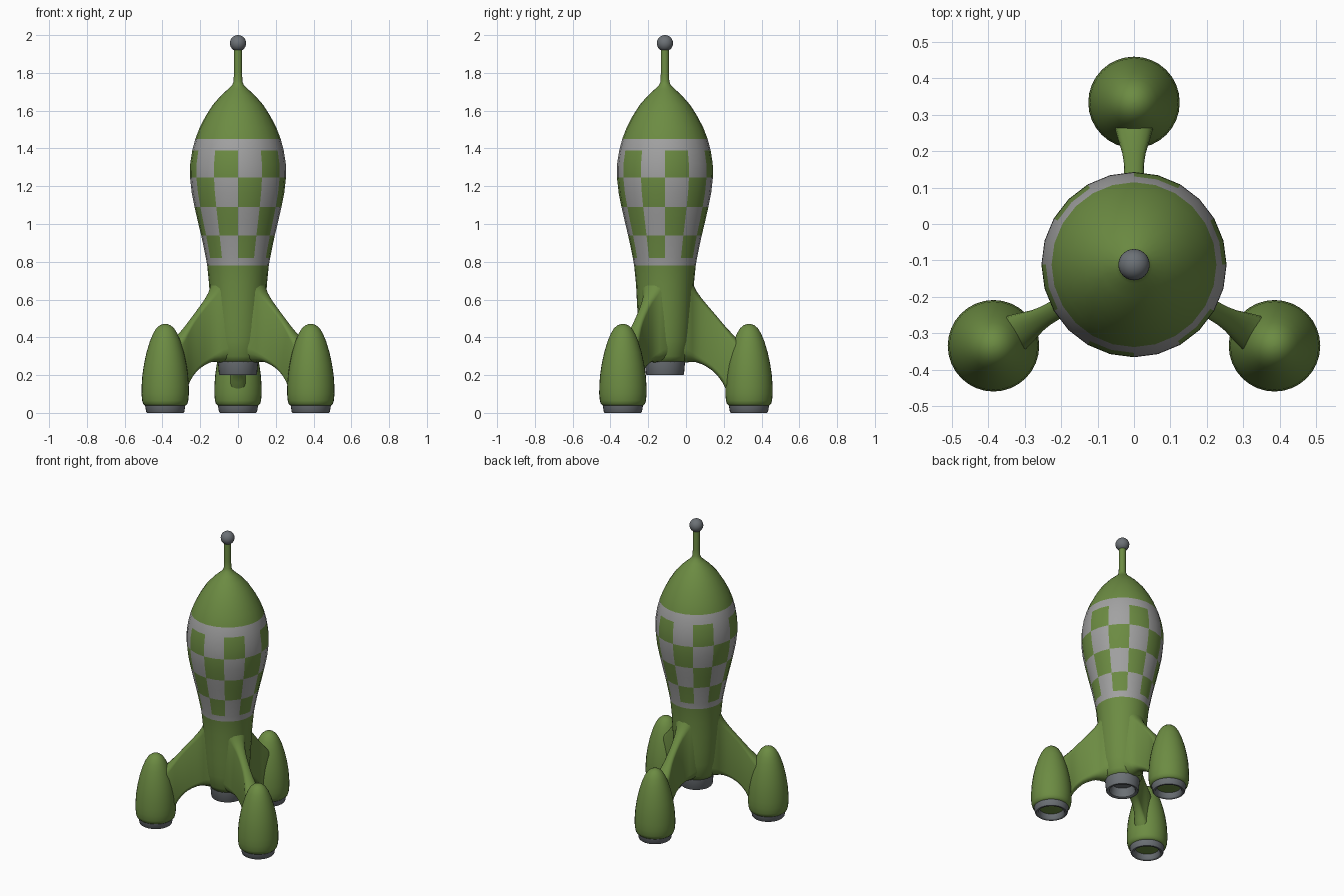
import bpy, bmesh, math
from mathutils import Vector

if "Cube" in bpy.data.objects:
    bpy.data.objects.remove(bpy.data.objects["Cube"])

AXIS_Y = -0.1115      # rocket axis
POD_R = 0.445         # pod distance from the axis
LEGS = [90, 210, 330]


def material(name, rgb):
    m = bpy.data.materials.new(name)
    m.diffuse_color = (*rgb, 1)
    m.use_nodes = True
    m.node_tree.nodes["Principled BSDF"].inputs["Base Color"].default_value = m.diffuse_color
    return m


GREEN = material("green paint", (0.15, 0.26, 0.055))
GREY = material("light grey paint", (0.36, 0.36, 0.36))
METAL = material("dark grey metal", (0.15, 0.165, 0.18))


def finish(name, bm, mats, loc, angle=40):
    bmesh.ops.recalc_face_normals(bm, faces=bm.faces)
    me = bpy.data.meshes.new(name)
    bm.to_mesh(me)
    bm.free()
    for m in mats:
        me.materials.append(m)
    ob = bpy.data.objects.new(name, me)
    bpy.context.collection.objects.link(ob)
    ob.location = loc
    bpy.ops.object.select_all(action='DESELECT')
    ob.select_set(True)
    bpy.context.view_layer.objects.active = ob
    bpy.ops.object.shade_smooth_by_angle(angle=math.radians(angle))
    return ob


def bridge(bm, rings):
    n = len(rings[0])
    for a, b in zip(rings, rings[1:]):
        for i in range(n):
            j = (i + 1) % n
            bm.faces.new((a[i], a[j], b[j], b[i]))


def lathe(name, profile, loc, mats, seg=32, rule=None, angle=40):
    """Spin (radius, z) points round z; both ends are capped."""
    bm = bmesh.new()
    rings = []
    for r, z in profile:
        rings.append([bm.verts.new((r * math.cos(math.tau * i / seg),
                                    r * math.sin(math.tau * i / seg), z)) for i in range(seg)])
    bridge(bm, rings)
    bm.faces.new(rings[0])
    bm.faces.new(rings[-1])
    if rule:
        for f in bm.faces:
            f.material_index = rule(f.calc_center_median())
    return finish(name, bm, mats, loc, angle)


# Hull with checkered band
ROWS = [0.82, 0.94, 1.09, 1.245, 1.39]


def checker(c):
    if not 0.78 < c.z < 1.45:
        return 0
    if not ROWS[0] < c.z < ROWS[-1]:
        return 1
    row = sum(c.z > z for z in ROWS)
    col = math.floor(math.degrees(math.atan2(c.y, c.x)) / 30)
    return (row + col) % 2


hull = [(0.085, 0.265), (0.106, 0.27), (0.122, 0.30), (0.135, 0.38), (0.142, 0.48), (0.148, 0.58),
        (0.153, 0.68), (0.163, 0.78), (0.170, 0.82), (0.182, 0.88), (0.195, 0.94),
        (0.213, 1.015), (0.230, 1.09), (0.245, 1.165), (0.254, 1.245), (0.253, 1.32),
        (0.242, 1.39), (0.226, 1.45), (0.203, 1.51), (0.172, 1.57), (0.134, 1.63),
        (0.090, 1.68), (0.052, 1.715), (0.031, 1.735), (0.023, 1.755), (0.022, 1.80), (0.022, 1.93)]
axis = (0, AXIS_Y, 0)
lathe("hull", hull, axis, [GREEN, GREY], 24, checker, 60)

# Antenna ball
bm = bmesh.new()
bmesh.ops.create_uvsphere(bm, u_segments=24, v_segments=16, radius=0.043)
finish("antenna_ball", bm, [METAL], (0, AXIS_Y, 1.957))

# Main engine nozzle, hollow below
lathe("main_nozzle", [(0.07, 0.262), (0.08, 0.205), (0.086, 0.2), (0.097, 0.2), (0.101, 0.206),
                      (0.107, 0.275), (0.08, 0.28)], axis, [METAL])

POD = [(0.09, 0.036), (0.106, 0.038), (0.117, 0.048), (0.122, 0.065), (0.1255, 0.10), (0.125, 0.14),
       (0.121, 0.20), (0.112, 0.26), (0.099, 0.32), (0.081, 0.38), (0.064, 0.42),
       (0.047, 0.448), (0.028, 0.464), (0.012, 0.470), (0.001, 0.471)]
POD_NOZZLE = [(0.07, 0.055), (0.08, 0.005), (0.086, 0), (0.096, 0), (0.101, 0.006), (0.107, 0.042), (0.08, 0.05)]

# Fin sections: radius, top z, bottom z, half width
FIN = [(0.08, 0.80, 0.265, 0.085), (0.125, 0.735, 0.268, 0.068), (0.145, 0.69, 0.27, 0.052),
       (0.165, 0.648, 0.268, 0.04), (0.19, 0.612, 0.26, 0.032), (0.22, 0.575, 0.245, 0.028),
       (0.25, 0.54, 0.225, 0.027), (0.28, 0.505, 0.195, 0.028), (0.305, 0.475, 0.16, 0.032),
       (0.325, 0.452, 0.12, 0.038), (0.35, 0.425, 0.09, 0.046), (0.38, 0.395, 0.08, 0.054),
       (0.43, 0.36, 0.08, 0.055)]


def fin(name, ang):
    out = Vector((math.cos(ang), math.sin(ang), 0))
    side = Vector((-out.y, out.x, 0))
    bm = bmesh.new()
    rings = []
    for r, top, bot, w in FIN:
        ring = []
        for hz, sgn in ((top - w, 1), (bot + w, -1)):      # rounded top and bottom edges
            for k in range(9):
                t = math.pi * k / 8
                ring.append(bm.verts.new(out * r + side * (w * math.cos(t) * sgn)
                                         + Vector((0, 0, hz + w * math.sin(t) * sgn))))
        rings.append(ring)
    bridge(bm, rings)
    bm.faces.new(rings[0])
    bm.faces.new(rings[-1])
    finish(name, bm, [GREEN], axis, 60)


# Three legs: fin, pod and pod nozzle
for n, deg in zip(("back", "left", "right"), LEGS):
    a = math.radians(deg)
    loc = (POD_R * math.cos(a), AXIS_Y + POD_R * math.sin(a), 0)
    lathe(n + "_pod", POD, loc, [GREEN], angle=60)
    lathe(n + "_pod_nozzle", POD_NOZZLE, loc, [METAL])
    fin(n + "_fin", a)
